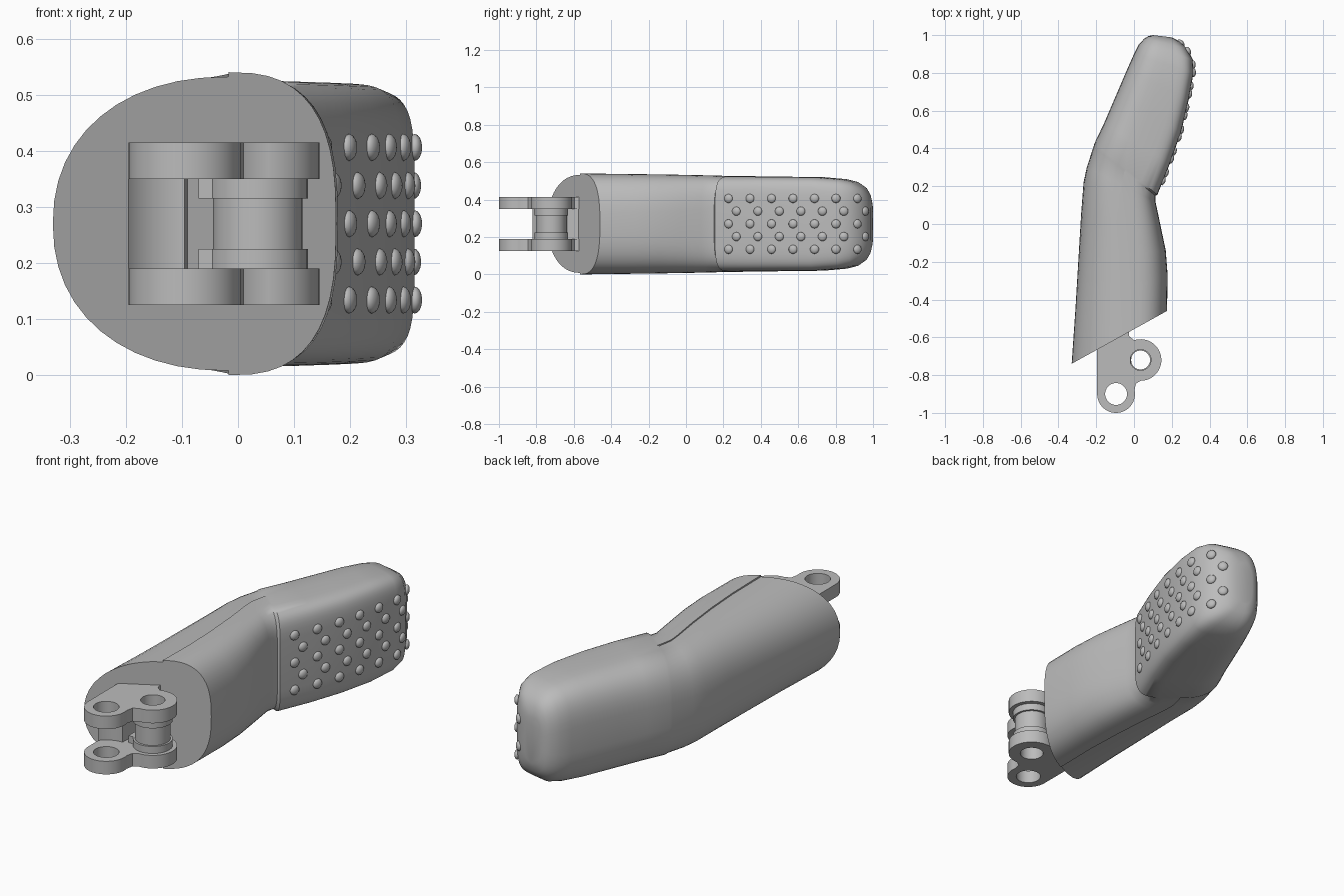
import bpy, bmesh, math
from mathutils import Vector, Matrix

cube = bpy.data.objects.get("Cube")
if cube:
    bpy.data.objects.remove(cube)

MID = 0.27   # height of the symmetry plane
mat = bpy.data.materials.new("light_grey")
mat.use_nodes = True
GREY = (0.5, 0.5, 0.5, 1)
mat.diffuse_color = GREY
mat.node_tree.nodes["Principled BSDF"].inputs["Base Color"].default_value = GREY


def add_object(name, mesh, angle=35):
    ob = bpy.data.objects.new(name, mesh)
    bpy.context.collection.objects.link(ob)
    mesh.materials.clear()
    mesh.materials.append(mat)
    bpy.ops.object.select_all(action="DESELECT")
    ob.select_set(True)
    bpy.context.view_layer.objects.active = ob
    bpy.ops.object.shade_smooth_by_angle(angle=math.radians(angle))
    return ob


def from_bmesh(name, bm, angle=35):
    bmesh.ops.recalc_face_normals(bm, faces=bm.faces)
    me = bpy.data.meshes.new(name)
    bm.to_mesh(me)
    bm.free()
    return add_object(name, me, angle)


def arc(c, r, a0, a1, n=28):
    return [(c[0] + r * math.cos(math.radians(a0 + (a1 - a0) * i / n)),
             c[1] + r * math.sin(math.radians(a0 + (a1 - a0) * i / n))) for i in range(n + 1)]


def plate(name, outlines, z0, z1):
    """Flat profile with holes, extruded between two heights."""
    cu = bpy.data.curves.new(name, "CURVE")
    cu.dimensions, cu.fill_mode = "2D", "BOTH"
    cu.extrude = (z1 - z0) / 2
    for pts in outlines:
        sp = cu.splines.new("POLY")
        sp.points.add(len(pts) - 1)
        for p, (x, y) in zip(sp.points, pts):
            p.co = (x, y, 0, 1)
        sp.use_cyclic_u = True
    tmp = bpy.data.objects.new("tmp", cu)
    bpy.context.collection.objects.link(tmp)
    dg = bpy.context.evaluated_depsgraph_get()
    me = bpy.data.meshes.new_from_object(tmp.evaluated_get(dg))
    bpy.data.objects.remove(tmp)
    me.transform(Matrix.Translation((0, 0, (z0 + z1) / 2)))
    bm = bmesh.new()
    bm.from_mesh(me)
    bmesh.ops.remove_doubles(bm, verts=bm.verts, dist=1e-5)
    return from_bmesh(name, bm)


# Finger body: slanted sections (left xy, right xy, half heights left/right,
# position of the crest, roundness left/right)
SECTIONS = [
    ((-.33, -.74), (.175, -.46), .262, .27, .62, 2.2, 2.7),
    ((-.31, -.45), (.178, -.27), .26, .267, .6, 2.3, 2.8),
    ((-.295, -.2), (.168, -.14), .258, .265, .58, 2.4, 2.9),
    ((-.28, .05), (.145, -.03), .255, .262, .56, 2.5, 3.1),
    ((-.267, .22), (.122, .08), .253, .259, .53, 2.6, 3.4),
    ((-.25, .3), (.113, .12), .251, .257, .51, 2.7, 3.6),
    ((-.214, .41), (.113, .15), .25, .256, .5, 2.8, 4),
    ((-.21, .425), (.124, .155), .256, .256, .5, 2.8, 5.5),
    ((-.16, .53), (.19, .32), .254, .254, .5, 2.9, 6),
    ((-.10, .67), (.25, .49), .252, .252, .5, 3, 6),
    ((-.04, .81), (.29, .66), .25, .25, .5, 3, 6),
    ((0, .9), (.315, .8), .24, .24, .5, 3, 5.5),
    ((.025, .95), (.312, .87), .225, .225, .5, 3, 5),
    ((.055, .982), (.28, .93), .195, .195, .5, 3, 4.5),
    ((.075, .994), (.24, .967), .16, .16, .5, 3, 4),
    ((.1, 1.0), (.2, .988), .115, .115, .5, 3, 3),
]
HALF = 24


def section_ring(sec):
    left, right, zl, zr, crest, nl, nr = sec
    left, right = Vector(left), Vector(right)
    ring = []
    for side, zh, n in ((1, zr, nr), (-1, zl, nl)):
        reach = 1 - crest if side > 0 else crest
        for i in range(HALF + 1):
            t = math.pi * (i / HALF - .5)
            c, s = max(math.cos(t), 0), math.sin(t) * side
            u = crest + side * reach * c ** (2 / n)
            z = MID + math.copysign(abs(s) ** (2 / n), s) * zh
            p = left.lerp(right, u)
            ring.append((p.x, p.y, z))
    return ring


bm = bmesh.new()
rings = [[bm.verts.new(p) for p in section_ring(s)] for s in SECTIONS]
for a, b in zip(rings, rings[1:]):
    for i in range(len(a)):
        j = (i + 1) % len(a)
        bm.faces.new((a[i], a[j], b[j], b[i]))
bm.faces.new(rings[0])
bm.faces.new(rings[-1])
bmesh.ops.remove_doubles(bm, verts=bm.verts, dist=1e-5)
from_bmesh("finger_body", bm, 38)

# Grip bumps: staggered rows on the pad
PAD = [Vector(s[1]) for s in SECTIONS[7:]]


def pad_point(y):
    for a, b in zip(PAD, PAD[1:]):
        if y <= b.y:
            d = (b - a).normalized()
            return a.lerp(b, (y - a.y) / (b.y - a.y)), Vector((d.y, -d.x, 0))


bm = bmesh.new()
for row in range(-2, 3):
    for k in range(7):
        y = .227 + .115 * k + (.042 if row % 2 else 0)
        p, normal = pad_point(y)
        turn = normal.to_track_quat("Z", "Y").to_matrix().to_4x4()
        m = Matrix.Translation((p.x, p.y, MID + row * .068)) @ turn @ Matrix.Diagonal((1, 1, .55, 1))
        bmesh.ops.create_uvsphere(bm, u_segments=14, v_segments=8, radius=.024, matrix=m)
from_bmesh("grip_bumps", bm, 60)

# Hinge: two eared plates, a scooped web and a pierced knuckle
A, B = (-.095, -.9), (.035, -.72)
ears = (arc(A, .1, 180, 372) + [(.01, -.845), (.035, -.83)] + arc(B, .11, -80, 108)
        + [(-.025, -.595), (-.032, -.5), (-.195, -.6)])
holes = [arc(A, .058, 0, 347), arc(B, .055, 0, 347)]
for name, z in (("lower_hinge_plate", .125), ("upper_hinge_plate", .35)):
    plate(name, [ears] + holes, z, z + .065)

web = arc(A, .128, 142, 90) + [(-.09, -.66), (-.035, -.635), (-.032, -.5), (-.195, -.6)]
plate("hinge_web", [web], .19, .35)
plate("knuckle", [arc(B, .08, 0, 347), arc(B, .05, 0, 347)], .225, .315)
arm = [(-.07, -.76), (-.015, -.76), (-.015, -.64), (-.07, -.64)]
for name, z in (("lower", .19), ("upper", .315)):
    plate(name + "_spacer", [arc(B, .09, 0, 347), arc(B, .055, 0, 347)], z, z + .035)
    plate(name + "_spacer_arm", [arm], z, z + .035)
